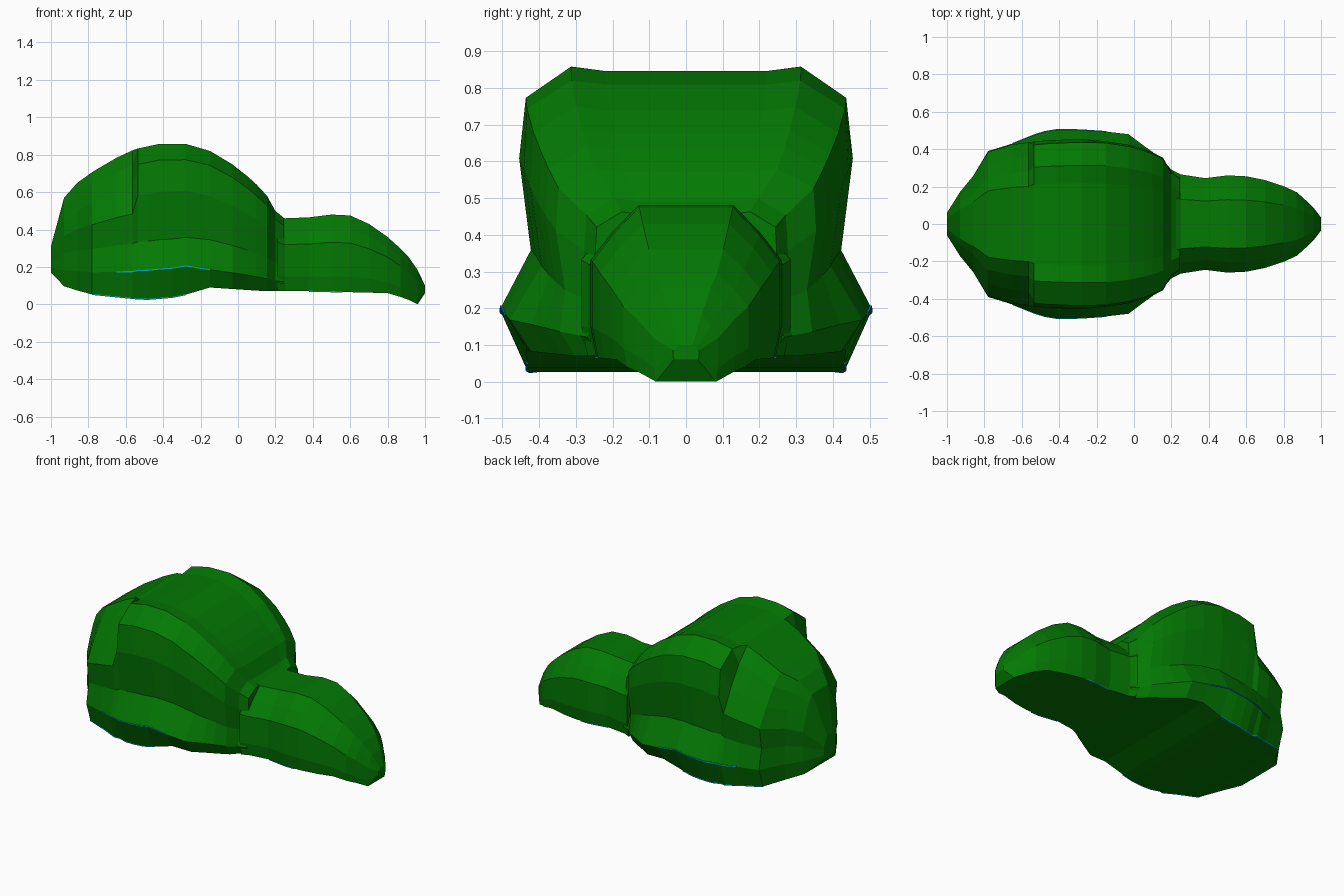
import bpy, bmesh

if "Cube" in bpy.data.objects:
    bpy.data.objects.remove(bpy.data.objects["Cube"])


def material(name, rgb):
    m = bpy.data.materials.new(name)
    m.diffuse_color = (*rgb, 1)
    m.use_nodes = True
    m.node_tree.nodes["Principled BSDF"].inputs["Base Color"].default_value = m.diffuse_color
    return m


green = material("leaf green", (0.001, 0.19, 0.001))
cyan = material("cyan trim", (0.002, 0.37, 0.6))

# Silhouette curves along x
TOP = [(-1, .31), (-.93, .57), (-.85, .66), (-.7, .76), (-.55, .83), (-.42, .858), (-.28, .858),
       (-.15, .82), (0, .73), (.1, .64), (.16, .575), (.21, .48), (.25, .46), (.38, .465), (.5, .48),
       (.6, .475), (.7, .43), (.8, .36), (.9, .27), (.97, .17), (1, .1)]
BOTTOM = [(-1, .17), (-.94, .1), (-.8, .055), (-.5, .025), (-.32, .04), (-.15, .09), (.15, .07),
          (.4, .07), (.8, .06), (.9, .03), (.96, 0), (1, .06)]
WIDTH = [(-1, .06), (-.94, .16), (-.87, .24), (-.78, .39), (-.65, .43), (-.5, .49), (-.4, .507),
         (-.2, .5), (-.03, .48), (.05, .42), (.15, .35), (.2, .29), (.25, .265), (.38, .245),
         (.5, .26), (.6, .255), (.75, .225), (.87, .17), (.95, .1), (1, .035)]
UPPER = [(-1, .06), (-.94, .16), (-.87, .24), (-.78, .385), (-.65, .425), (-.5, .445), (-.3, .455),
         (-.1, .45), (.02, .42), (.15, .372), (.19, .29), (.25, .25)]

# Half sections, bottom to top: (width fraction, height fraction, uses upper width)
BACK = [(.9, 0, 0), (1, .18, 0), (.95, .37, 1), (1, .57, 1), (.83, .74, 1), (.64, .9, 1), (.46, 1, 1)]
DOME = [(.86, 0, 0), (1, .19, 0), (.93, .38, 1), (1, .69, 1), (.96, .895, 1), (.69, 1, 1), (.48, .985, 1)]
FRONT = [(.88, 0, 0), (1, .13, 0), (.91, .35, 1), (.98, .67, 1), (.96, .895, 1), (.69, 1, 1), (.48, .985, 1)]
BRIM = [(.94, 0, 0), (1, .2, 0), (1, .64, 0), (.78, .82, 0), (.5, 1, 0)]


def at(curve, x):
    for (x0, v0), (x1, v1) in zip(curve, curve[1:]):
        if x <= x1:
            return v0 + (v1 - v0) * (x - x0) / (x1 - x0)
    return curve[-1][1]


def half_section(x, section):
    z0, z1 = at(BOTTOM, x), at(TOP, x)
    return [(f * at(UPPER if up else WIDTH, x), z0 + h * (z1 - z0)) for f, h, up in section]


def bridge(name, point_rings, mat):
    bm = bmesh.new()
    rings = [[bm.verts.new(p) for p in ring] for ring in point_rings]
    for a, b in zip(rings, rings[1:]):
        n = len(a)
        for i in range(n):
            j = (i + 1) % n
            bm.faces.new((a[i], a[j], b[j], b[i]))
    bm.faces.new(rings[0])
    bm.faces.new(rings[-1])
    bmesh.ops.recalc_face_normals(bm, faces=bm.faces)
    mesh = bpy.data.meshes.new(name)
    bm.to_mesh(mesh)
    bm.free()
    mesh.materials.append(mat)
    bpy.context.collection.objects.link(bpy.data.objects.new(name, mesh))


def loft(name, stations):
    rings = []
    for x, section in stations:
        half = half_section(x, section)
        ring = half + [(-y, z) for y, z in reversed(half)]
        rings.append([(x, y, z) for y, z in ring])
    bridge(name, rings, green)


def trim(name, stations, index, t=.003):
    # Hairline strip along one lengthwise edge, on both sides
    for side in (-1, 1):
        rings = []
        for x, section in stations:
            y, z = half_section(x, section)[index]
            rings.append([(x, side * (y + dy), z + dz)
                          for dy, dz in ((-t, -t), (t, -t), (t, t), (-t, t))])
        bridge(name, rings, cyan)


# Crown: rounded back, then the stepped, boxier dome and its front
back = [(x, BACK) for x in (-1, -.93, -.86, -.78, -.65, -.565)]
dome = [(x, DOME) for x in (-.535, -.48, -.42, -.35, -.28)]
front = [(x, FRONT) for x in (-.15, -.03, .05, .1, .155, .2, .245)]
loft("crown", back + dome + front)

# Brim
loft("brim", [(x, BRIM) for x in (.21, .25, .38, .5, .6, .7, .8, .87, .91, .96, 1)])

# Thin trim along the flare and the lower rim
trim("flare_trim", back[-2:] + dome + front[:1], 1)
trim("rim_trim", back[-3:] + dome, 0)
trim("brim_trim", [(x, BRIM) for x in (.38, .5, .56)], 0)
